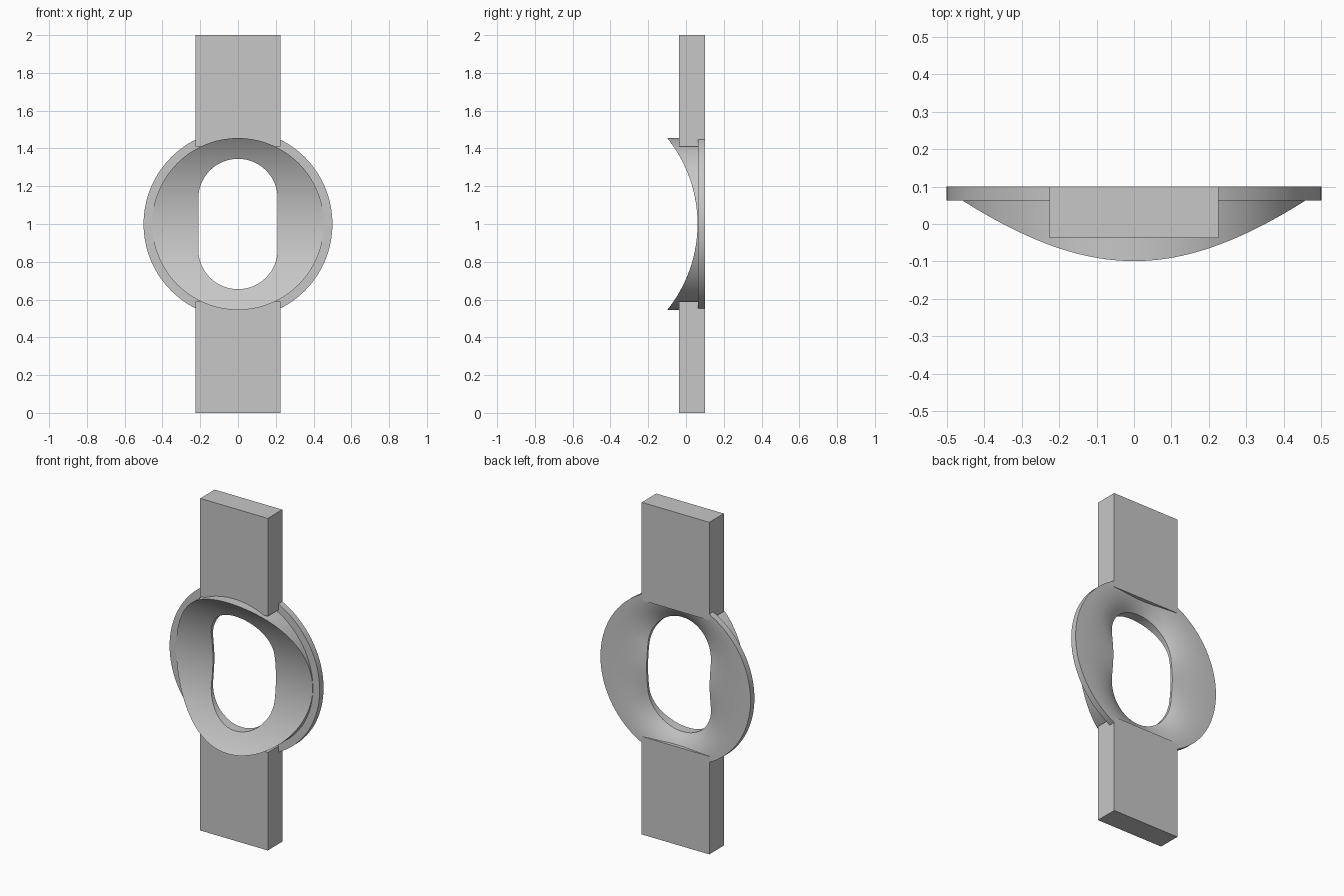
import bpy, bmesh, math

cube = bpy.data.objects.get("Cube")
if cube:
    bpy.data.objects.remove(cube, do_unlink=True)

grey = bpy.data.materials.new("plain grey")
grey.use_nodes = True
COLOUR = (0.57, 0.57, 0.57, 1)
grey.diffuse_color = COLOUR
grey.node_tree.nodes["Principled BSDF"].inputs["Base Color"].default_value = COLOUR

MID = 1.0                      # height of the ring's centre
RIM, HUB = 0.5, 0.455          # outer flange and raised collar radii
BACK, FLANGE = 0.1, 0.063      # back plane and front of the flange
SLOT_R, SLOT_H = 0.21, 0.135   # slot end radius and half straight length
SADDLE_R, SADDLE_Y = 0.727, 0.061
SEGMENTS, STEPS = 128, 8


def finish(name, bm):
    bmesh.ops.recalc_face_normals(bm, faces=bm.faces)
    mesh = bpy.data.meshes.new(name)
    bm.to_mesh(mesh)
    bm.free()
    mesh.materials.append(grey)
    obj = bpy.data.objects.new(name, mesh)
    bpy.context.collection.objects.link(obj)
    return obj


def slot_radius(c, s):
    """Distance from the centre to the slot edge in direction (c, s)."""
    if abs(c) > 1e-6 and SLOT_R / abs(c) * abs(s) <= SLOT_H:
        return SLOT_R / abs(c)
    return SLOT_H * abs(s) + math.sqrt(SLOT_R ** 2 - (SLOT_H * c) ** 2)


def saddle(dz):
    """Front surface: a cylinder scooped out along x."""
    return SADDLE_Y - SADDLE_R + math.sqrt(SADDLE_R ** 2 - dz ** 2)


def section(angle):
    """Closed loop of (radius, y) through the ring at one angle."""
    c, s = math.cos(angle), math.sin(angle)
    inner = slot_radius(c, s)
    depth = 0.025 + 0.04 * s * s
    loop = []
    for i in range(STEPS + 1):
        r = inner + (HUB - inner) * i / STEPS
        loop.append((r, saddle(r * s)))
    loop += [(HUB, FLANGE), (RIM, FLANGE)]
    for i in range(STEPS + 1):
        t = 1 - i / STEPS
        loop.append((inner + (RIM - inner) * t, BACK - depth * (1 - t) ** 2))
    return [(r * c, y, MID + r * s) for r, y in loop]


# Saddle-faced ring with a slot and a flared back
bm = bmesh.new()
loops = [[bm.verts.new(p) for p in section(math.tau * k / SEGMENTS)]
         for k in range(SEGMENTS)]
for k, a in enumerate(loops):
    b = loops[(k + 1) % SEGMENTS]
    for i in range(len(a)):
        j = (i + 1) % len(a)
        bm.faces.new((a[i], a[j], b[j], b[i]))
ring = finish("slotted_ring", bm)
bpy.ops.object.select_all(action="DESELECT")
ring.select_set(True)
bpy.context.view_layer.objects.active = ring
bpy.ops.object.shade_smooth_by_angle(angle=math.radians(30))

# Straight strap bars above and below the ring
for name, z in (("lower_bar", 0.295), ("upper_bar", 1.705)):
    bm = bmesh.new()
    bmesh.ops.create_cube(bm, size=1)
    bmesh.ops.scale(bm, vec=(0.45, 0.138, 0.59), verts=bm.verts)
    bmesh.ops.translate(bm, vec=(0, 0.031, z), verts=bm.verts)
    finish(name, bm)
